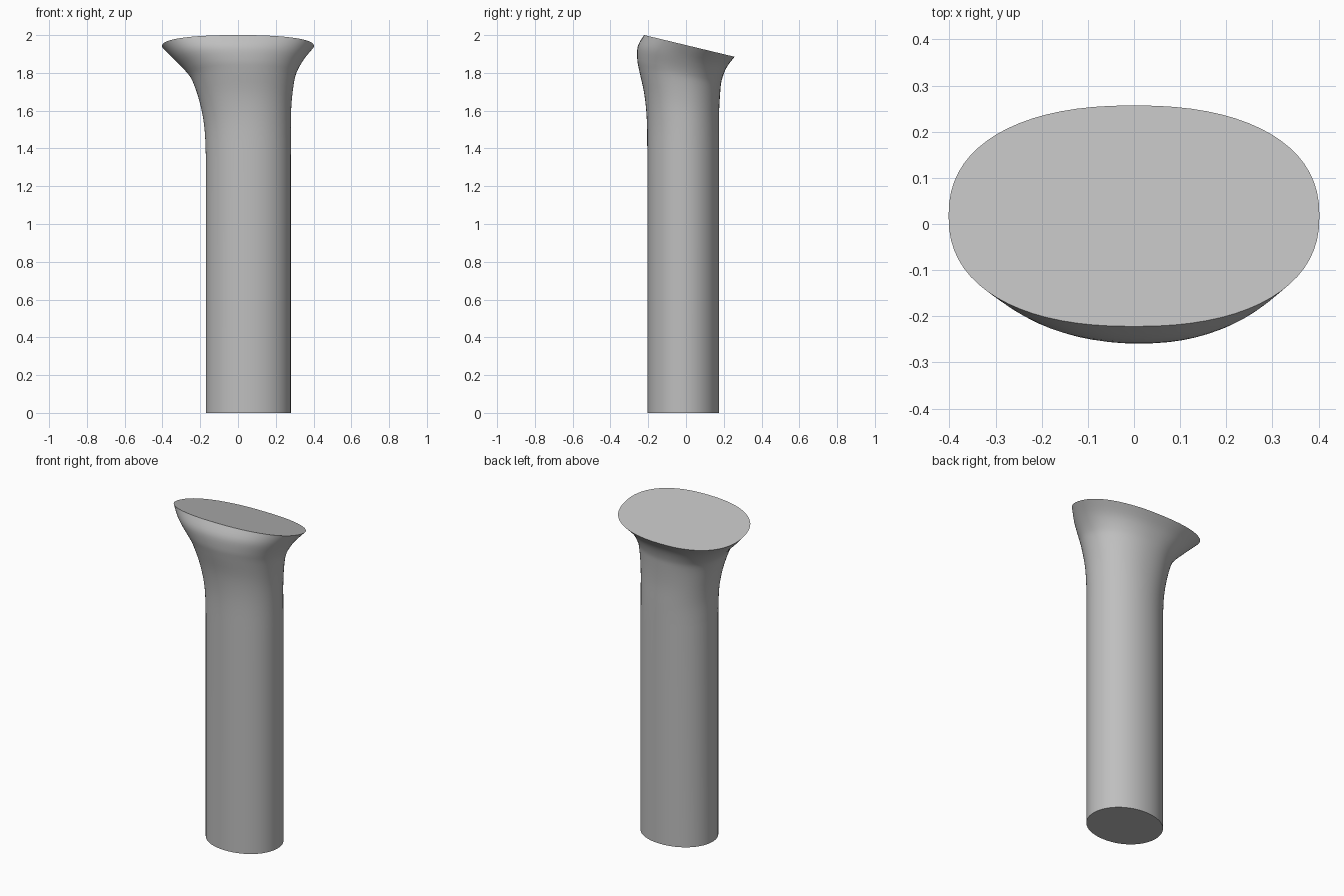
import bpy, bmesh, math

cube = bpy.data.objects.get("Cube")
if cube:
    bpy.data.objects.remove(cube, do_unlink=True)

SEGMENTS = 72
STEPS = 4
# Sections: height, slope, left, right, front, back, squareness
SECTIONS = [
    (0.00, 0.00, -0.17, 0.28, -0.205, 0.175, 2.05),
    (1.35, 0.00, -0.17, 0.28, -0.205, 0.175, 2.05),
    (1.50, 0.20, -0.177, 0.28, -0.207, 0.175, 2.05),
    (1.63, 0.24, -0.20, 0.283, -0.22, 0.175, 2.1),
    (1.75, 0.24, -0.24, 0.298, -0.247, 0.182, 2.1),
    (1.81, 0.24, -0.28, 0.316, -0.258, 0.19, 2.15),
    (1.88, 0.24, -0.345, 0.355, -0.255, 0.215, 2.2),
    (1.947, 0.24, -0.402, 0.402, -0.222, 0.257, 2.3),
]


def smooth_sections(rows):
    """Fill in extra sections along the curved flare."""
    out = [rows[0]]
    for i in range(1, len(rows) - 1):
        a, b, c = rows[i - 1], rows[i], rows[i + 1]
        d = rows[min(i + 2, len(rows) - 1)]
        if i == 1:
            a = b
        for s in range(STEPS):
            t = s / STEPS
            out.append(tuple(
                q + t / 2 * (r - p + t * (2 * p - 5 * q + 4 * r - w
                                          + t * (3 * (q - r) + w - p)))
                for p, q, r, w in zip(a, b, c, d)))
    out.append(rows[-1])
    return out


def ring(bm, z, slope, left, right, front, back, power):
    verts = []
    for k in range(SEGMENTS):
        angle = math.tau * k / SEGMENTS
        c, s = math.cos(angle), math.sin(angle)
        x = (left + right) / 2 + (right - left) / 2 * math.copysign(abs(c) ** (2 / power), c)
        y = (front + back) / 2 + (back - front) / 2 * math.copysign(abs(s) ** (2 / power), s)
        verts.append(bm.verts.new((x, y, z - slope * y)))
    return verts


# Flared post with a sloping flat top
bm = bmesh.new()
rings = [ring(bm, *row) for row in smooth_sections(SECTIONS)]
for low, high in zip(rings, rings[1:]):
    for k in range(SEGMENTS):
        n = (k + 1) % SEGMENTS
        bm.faces.new((low[k], low[n], high[n], high[k]))
bm.faces.new(rings[0][::-1])
bm.faces.new(rings[-1])
mesh = bpy.data.meshes.new("flared_post")
bm.to_mesh(mesh)
bm.free()

post = bpy.data.objects.new("flared_post", mesh)
bpy.context.collection.objects.link(post)

grey = bpy.data.materials.new("plain_grey")
grey.use_nodes = True
colour = (0.52, 0.52, 0.52, 1)
grey.diffuse_color = colour
grey.node_tree.nodes["Principled BSDF"].inputs["Base Color"].default_value = colour
mesh.materials.append(grey)

bpy.ops.object.select_all(action='DESELECT')
post.select_set(True)
bpy.context.view_layer.objects.active = post
bpy.ops.object.shade_smooth_by_angle(angle=math.radians(35))
